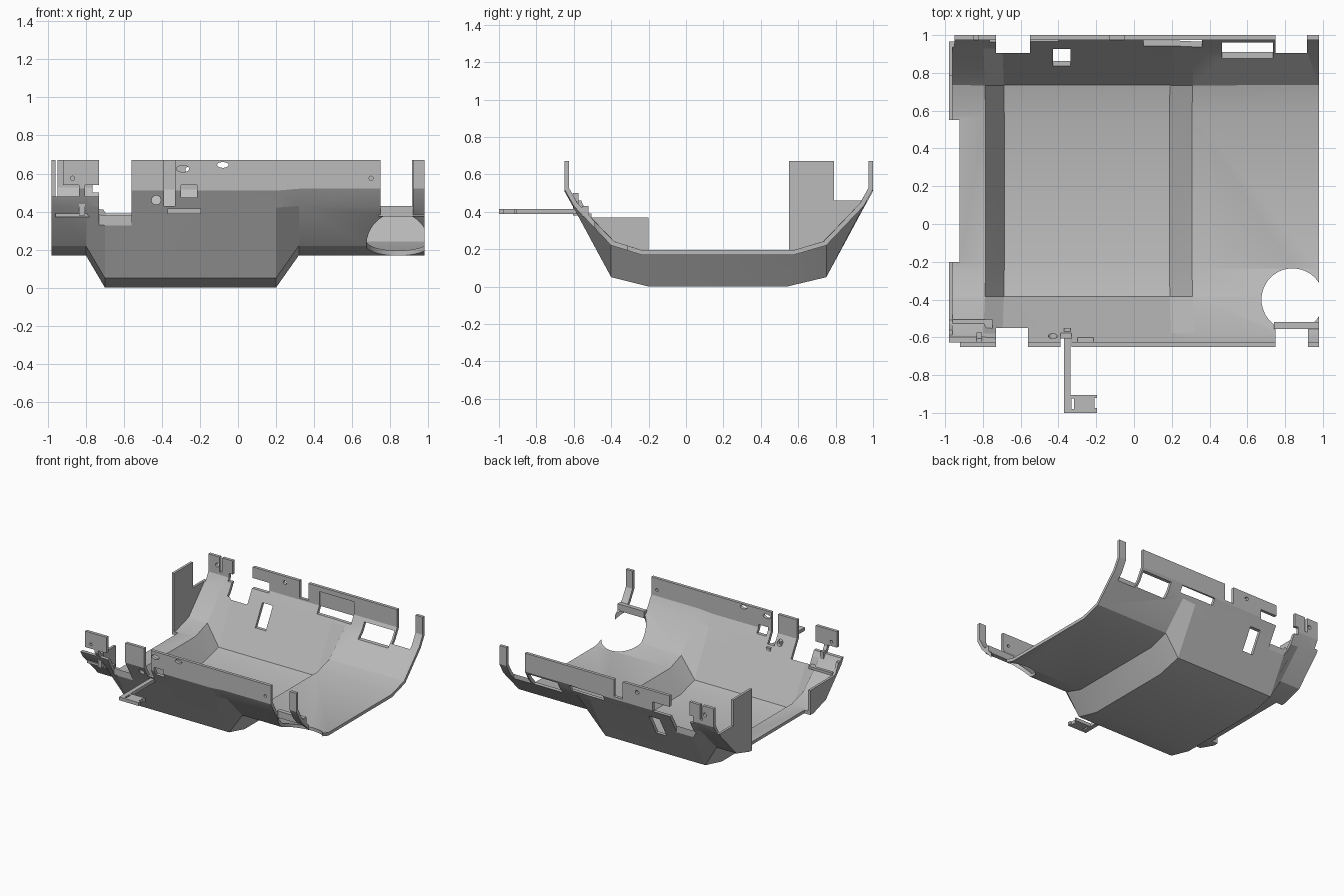
import bpy, bmesh, math
from mathutils import Matrix

if "Cube" in bpy.data.objects:
    bpy.data.objects.remove(bpy.data.objects["Cube"])

grey = bpy.data.materials.new("plain grey")
grey.use_nodes = True
grey.diffuse_color = (0.5, 0.5, 0.5, 1)
grey.node_tree.nodes["Principled BSDF"].inputs["Base Color"].default_value = (0.5, 0.5, 0.5, 1)


def make(name, bm):
    mesh = bpy.data.meshes.new(name)
    bm.to_mesh(mesh)
    bm.free()
    mesh.materials.append(grey)
    ob = bpy.data.objects.new(name, mesh)
    bpy.context.collection.objects.link(ob)
    return ob


def box(name, x, y, z):
    bm = bmesh.new()
    bmesh.ops.create_cube(bm, size=1)
    for v in bm.verts:
        for i, (lo, hi) in enumerate((x, y, z)):
            v.co[i] = hi if v.co[i] > 0 else lo
    return make(name, bm)


def rod(name, centre, radius, depth, axis="Z", stretch=1.0):
    bm = bmesh.new()
    bmesh.ops.create_cone(bm, cap_ends=True, segments=48, radius1=radius, radius2=radius, depth=depth)
    turn = Matrix.Rotation(math.pi / 2, 4, "X") if axis == "Y" else Matrix()
    bm.transform(Matrix.Translation(centre) @ Matrix.Diagonal((stretch, 1, 1, 1)) @ turn)
    return make(name, bm)


def end_panel(name, outline):
    bm = bmesh.new()
    face = bm.faces.new([bm.verts.new((-0.98, y, z)) for y, z in outline])
    grown = bmesh.ops.extrude_face_region(bm, geom=[face])["geom"]
    for v in grown:
        if isinstance(v, bmesh.types.BMVert):
            v.co.x = -0.96
    bmesh.ops.recalc_face_normals(bm, faces=bm.faces)
    return make(name, bm)


def bake(ob):
    # Replace the mesh by its modified result
    graph = bpy.context.evaluated_depsgraph_get()
    graph.update()
    result = bpy.data.meshes.new_from_object(ob.evaluated_get(graph))
    ob.modifiers.clear()
    ob.data = result


def cut(ob, cutters):
    for c in cutters:
        c.hide_render = True
        mod = ob.modifiers.new("cut", "BOOLEAN")
        mod.operation = "DIFFERENCE"
        mod.solver = "EXACT"
        mod.object = c
    bake(ob)
    for c in cutters:
        bpy.data.objects.remove(c)


# Tray shell: shallow and deep cross-sections lofted along x
shallow = [(-.65, .67), (-.65, .52), (-.60, .43), (-.40, .22), (-.24, .17),
           (.58, .17), (.75, .22), (.95, .43), (1, .52), (1, .67)]
deep = [(-.65, .67), (-.65, .51), (-.60, .42), (-.40, .05), (-.20, 0),
        (.54, 0), (.75, .05), (.95, .42), (1, .51), (1, .67)]
stations = [(-.98, shallow), (-.80, shallow), (-.70, deep), (.20, deep), (.32, shallow), (.98, shallow)]
bm = bmesh.new()
rows = [[bm.verts.new((x, y, z)) for y, z in prof] for x, prof in stations]
for a, b in zip(rows, rows[1:]):
    for j in range(len(a) - 1):
        bm.faces.new((a[j], a[j + 1], b[j + 1], b[j]))
shell = make("tray_shell", bm)
solid = shell.modifiers.new("thickness", "SOLIDIFY")
solid.thickness = 0.025
solid.offset = -1
solid.use_even_offset = True
bake(shell)

FRONT, BACK, TOP = (-.75, -.5), (.8, 1.1), .75
openings = [
    # left end gap
    ((-1.1, -.925), (-.2, .55), (0, .3)),
    # front wall notches, slot and stem
    ((-.73, -.56), (-.75, -.55), (.25, TOP)),
    ((.75, .92), (-.75, -.555), (.25, TOP)),
    ((-1.1, -.92), FRONT, (.48, TOP)),
    ((-.93, -.835), FRONT, (.48, .54)),
    ((-.805, -.72), FRONT, (.48, .54)),
    ((-.39, -.33), FRONT, (.43, TOP)),
    ((-.30, -.215), FRONT, (.475, .54)),
    # back wall notches
    ((-.73, -.55), (.905, 1.1), (.25, TOP)),
    ((.75, .915), (.905, 1.1), (.25, TOP)),
    ((-1.1, -.95), BACK, (.46, TOP)),
    ((-.85, -.825), BACK, (.55, TOP)),
    ((-.765, -.70), BACK, (.50, .56)),
    ((-.13, -.05), BACK, (.53, TOP)),
    ((-.56, -.40), BACK, (.50, .58)),
    # back windows and recess
    ((-.43, -.335), BACK, (.26, .43)),
    ((.465, .735), BACK, (.39, .50)),
    ((.05, .36), BACK, (.46, .51)),
    ((.05, .36), (.9, .985), (.50, .63)),
]
cutters = [box("cutter", *o) for o in openings]
cutters.append(rod("cutter", (.84, -.40, .2), .165, .6))
for x, z, r, s in ((-.87, .575, .011, 1), (.70, .575, .011, 1), (-.43, .46, .024, 1),
                   (-.29, .625, .017, 2), (-.08, .645, .015, 2)):
    cutters.append(rod("cutter", (x, -.6, z), r, .25, "Y", s))
for x, z in ((-.87, .60), (-.26, .62)):
    cutters.append(rod("cutter", (x, 1, z), .016, .2, "Y"))
cut(shell, cutters)

# Upright panels on the left end
back_panel = end_panel("back_end_panel", [(.55, .17), (.55, .67), (.79, .67), (.79, .46),
                                          (.96, .46), (.95, .43), (.75, .22), (.58, .17)])
front_panel = end_panel("front_end_panel", [(-.2, .17), (-.2, .37), (-.52, .37), (-.56, .46),
                                            (-.61, .46), (-.6, .43), (-.4, .22), (-.24, .17)])

# Small front fittings
ledge = box("front_ledge", (-.96, -.75), (-.57, -.505), (.37, .39))
stem = box("tab_stem", (-.835, -.805), (-.605, -.575), (.38, .50))
bridge = box("opening_bridge", (.74, .98), (-.555, -.52), (.375, .43))

# Reaching arm with a slotted end plate
arm = box("arm", (-.37, -.335), (-.91, -.55), (.388, .415))
plate = box("arm_plate", (-.37, -.195), (-1, -.905), (.388, .415))
cut(plate, [box("cutter", (-.332, -.318), (-.98, -.925), (.3, .5)),
            box("cutter", (-.21, -.18), (-.975, -.92), (.3, .5))])

# Smooth shading with sharp creases
for ob in bpy.context.view_layer.objects:
    ob.select_set(False)
for ob in (shell, back_panel, front_panel, ledge, stem, bridge, arm, plate):
    ob.select_set(True)
bpy.context.view_layer.objects.active = shell
bpy.ops.object.shade_smooth_by_angle(angle=math.radians(20))
